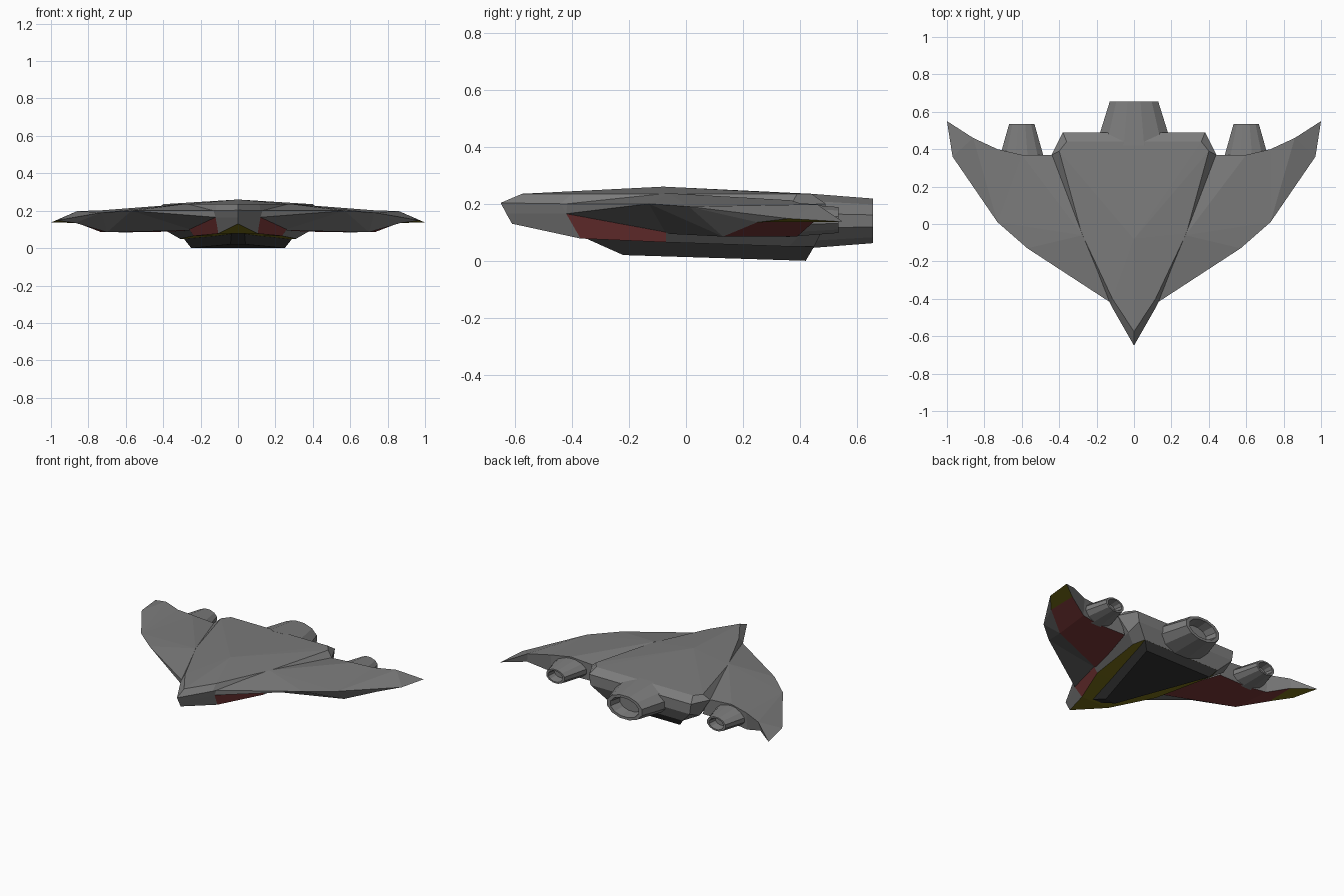
import bpy, bmesh, math

if "Cube" in bpy.data.objects:
    bpy.data.objects.remove(bpy.data.objects["Cube"])

def material(name, rgb):
    m = bpy.data.materials.new(name)
    m.diffuse_color = (*rgb, 1)
    m.use_nodes = True
    m.node_tree.nodes["Principled BSDF"].inputs["Base Color"].default_value = m.diffuse_color
    return m

MATS = [material("grey_metal", (0.2, 0.2, 0.2)), material("red_panel", (0.2, 0.04, 0.04)),
        material("yellow_panel", (0.2, 0.17, 0.01)), material("dark_belly", (0.035, 0.035, 0.035))]

def build(name, verts, faces, mirror=True):
    """faces: list of (vertex keys, material index); verts: dict key -> point"""
    bm = bmesh.new()
    v = {k: bm.verts.new(p) for k, p in verts.items()}
    for keys, mat in faces:
        bm.faces.new([v[k] for k in keys]).material_index = mat
    if mirror:
        geom = bm.verts[:] + bm.edges[:] + bm.faces[:]
        bmesh.ops.mirror(bm, geom=geom, axis='X', merge_dist=1e-4)
        bmesh.ops.remove_doubles(bm, verts=bm.verts[:], dist=1e-4)
    bmesh.ops.recalc_face_normals(bm, faces=bm.faces[:])
    me = bpy.data.meshes.new(name)
    bm.to_mesh(me)
    bm.free()
    for m in MATS:
        me.materials.append(m)
    ob = bpy.data.objects.new(name, me)
    bpy.context.collection.objects.link(ob)
    return ob

# Hull: four half outlines from top deck to keel, nose to stern
outlines = [
    [(0, -.575, .235), (.115, -.40, .235), (.28, -.05, .235), (.40, .39, .235), (.36, .44, .235), (0, .44, .235)],
    [(0, -.65, .203), (.12, -.44, .2), (.29, -.07, .2), (.44, .37, .2), (.38, .49, .2), (0, .49, .2)],
    [(0, -.63, .165), (.12, -.42, .165), (.26, -.07, .10), (.38, .40, .09), (.37, .49, .13), (0, .49, .13)],
    [(0, -.61, .13), (.105, -.37, .078), (.235, -.07, .065), (.31, .36, .05), (.29, .45, .05), (0, .45, .05)],
]
hv = {(r, c): p for r, row in enumerate(outlines) for c, p in enumerate(row)}
hv["peak"] = (0, -.08, .26)
hv["k1"], hv["k2"] = (0, -.37, .078), (0, -.07, .065)
hf = []
for c in range(5):
    hf.append((["peak", (0, c), (0, c + 1)], 0))
    for r in range(3):
        red = 1 if (r == 2 and c == 1) else 0
        hf.append(([(r, c), (r, c + 1), (r + 1, c + 1), (r + 1, c)], red))
hf += [([(3, 0), (3, 1), "k1"], 2), (["k1", (3, 1), (3, 2), "k2"], 2),
       (["k2", (3, 2), (3, 3), (3, 4), (3, 5)], 2)]
build("hull", hv, hf)

# Wings: upper points a-k, lower points p-w
wv = dict(a=(.11, -.43, .2), b=(.57, -.13, .2), c=(.73, .01, .19), d=(.97, .36, .148),
          e=(1.0, .55, .137), f=(.86, .46, .198), g=(.73, .40, .202), h=(.60, .37, .212),
          i=(.42, .37, .2), k=(.275, -.06, .237),
          w=(.12, -.42, .165), p=(.24, -.07, .095), q=(.70, .13, .085), r=(.87, .25, .135),
          s=(.87, .45, .138), t=(.73, .39, .085), u=(.60, .365, .085), v=(.38, .365, .088))
wf = [(s, 0) for s in ("abk", "kbc", "kch", "khi", "cgh", "cdf", "cfg", "def",
                       "awb", "wpb", "bpq", "bqc", "cqr", "crd",
                       "ihuv", "hgtu", "gfst", "fes", "akpw", "kivp")]
wf += [("pqtuv", 1), ("qrst", 1), ("rdes", 2)]
build("wings", wv, wf)

# Belly pod
build("belly_pod",
      dict(a=(0, -.35, .078), b=(.035, -.35, .078), c=(.29, .45, .051), d=(0, .45, .051),
           e=(0, -.22, .02), f=(.04, -.22, .02), g=(.25, .42, 0), h=(0, .42, 0)),
      [(s, 3) for s in ("abcd", "efgh", "abfe", "bcgf", "cdhg")])

# Engine nozzles: elliptical tapered tubes with a recessed outlet
def nozzle(name, x, z, stations, sides=12):
    verts, faces = {}, []
    for j, (y, rx, rz) in enumerate(stations):
        for n in range(sides):
            a = 2 * math.pi * (n + .5) / sides
            verts[j, n] = (x + rx * math.cos(a), y, z + rz * math.sin(a))
    for j in range(len(stations) - 1):
        for n in range(sides):
            m = (n + 1) % sides
            faces.append(([(j, n), (j, m), (j + 1, m), (j + 1, n)], 0))
    for j in (0, len(stations) - 1):
        faces.append(([(j, n) for n in range(sides)], 0))
    build(name, verts, faces, mirror=False)

nozzle("main_engine", 0, .14, [(.42, .21, .10), (.655, .134, .081), (.655, .108, .064), (.58, .09, .055)])
for side, x in (("left", -.6), ("right", .6)):
    nozzle(side + "_engine", x, .143, [(.35, .124, .062), (.535, .07, .047), (.535, .055, .037), (.48, .045, .03)])
